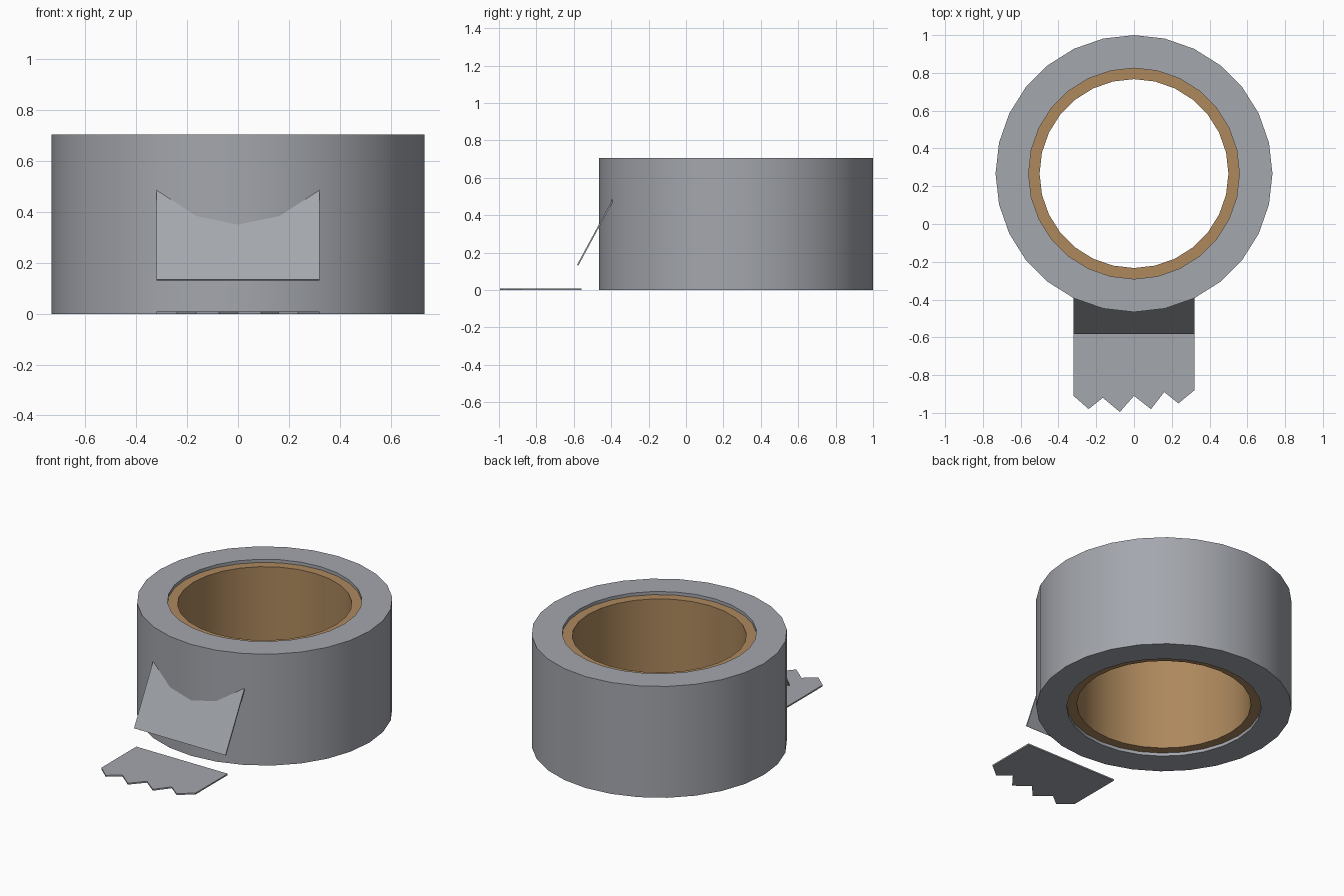
import bpy
import math
from math import radians
from mathutils import Vector

cube = bpy.data.objects.get("Cube")
if cube:
    bpy.data.objects.remove(cube, do_unlink=True)

SIDES = 28
CENTRE_Y = 0.267
HEIGHT = 0.705
HALF_WIDTH = 0.32


def make_material(name, colour):
    mat = bpy.data.materials.new(name)
    mat.use_nodes = True
    mat.diffuse_color = (*colour, 1)
    mat.node_tree.nodes["Principled BSDF"].inputs["Base Color"].default_value = (*colour, 1)
    return mat


def make_object(name, verts, faces, mat):
    mesh = bpy.data.meshes.new(name)
    mesh.from_pydata(verts, [], faces)
    mesh.materials.append(mat)
    obj = bpy.data.objects.new(name, mesh)
    bpy.context.collection.objects.link(obj)
    return obj


def make_ring(name, inner, outer, bottom, top, mat):
    """Rectangular profile swept round the roll axis."""
    profile = [(outer, bottom), (outer, top), (inner, top), (inner, bottom)]
    verts, faces = [], []
    for i in range(SIDES):
        a = 2 * math.pi * i / SIDES
        verts += [(r * math.cos(a), r * math.sin(a), z) for r, z in profile]
        n = (i + 1) % SIDES
        for k in range(4):
            m = (k + 1) % 4
            faces.append((4 * i + k, 4 * n + k, 4 * n + m, 4 * i + m))
    obj = make_object(name, verts, faces, mat)
    obj.location.y = CENTRE_Y
    bpy.ops.object.select_all(action="DESELECT")
    obj.select_set(True)
    bpy.context.view_layer.objects.active = obj
    bpy.ops.object.shade_smooth_by_angle(angle=radians(30))
    return obj


def make_plate(name, outline, offset, mat):
    """Thin prism from an outline, thickened along the offset vector."""
    count = len(outline)
    base = [Vector(p) for p in outline]
    verts = base + [p + Vector(offset) for p in base]
    faces = [tuple(reversed(range(count))), tuple(range(count, 2 * count))]
    for i in range(count):
        n = (i + 1) % count
        faces.append((i, n, n + count, i + count))
    return make_object(name, verts, faces, mat)


grey = make_material("tape grey", (0.37, 0.385, 0.42))
brown = make_material("cardboard brown", (0.42, 0.25, 0.11))

# Wound tape and slightly recessed cardboard core
make_ring("tape_roll", 0.558, 0.733, 0, HEIGHT, grey)
make_ring("cardboard_core", 0.5, 0.558, 0.02, HEIGHT - 0.02, brown)

# Loose end leaning out of the roll
make_plate("peeling_tape_end",
           [(-HALF_WIDTH, -0.583, 0.134), (HALF_WIDTH, -0.583, 0.134),
            (HALF_WIDTH, -0.385, 0.50), (-HALF_WIDTH, -0.385, 0.50)],
           (0, 0.007, -0.004), grey)

# Torn piece lying on the ground with a jagged front edge
torn_edge = [(-HALF_WIDTH, -0.91), (-0.24, -0.98), (-0.165, -0.92), (-0.075, -0.995),
             (0, -0.91), (0.09, -0.98), (0.16, -0.89), (0.235, -0.95), (HALF_WIDTH, -0.88)]
outline = torn_edge + [(HALF_WIDTH, -0.56), (-HALF_WIDTH, -0.56)]
make_plate("torn_tape_strip", [(x, y, 0) for x, y in outline], (0, 0, 0.009), grey)
